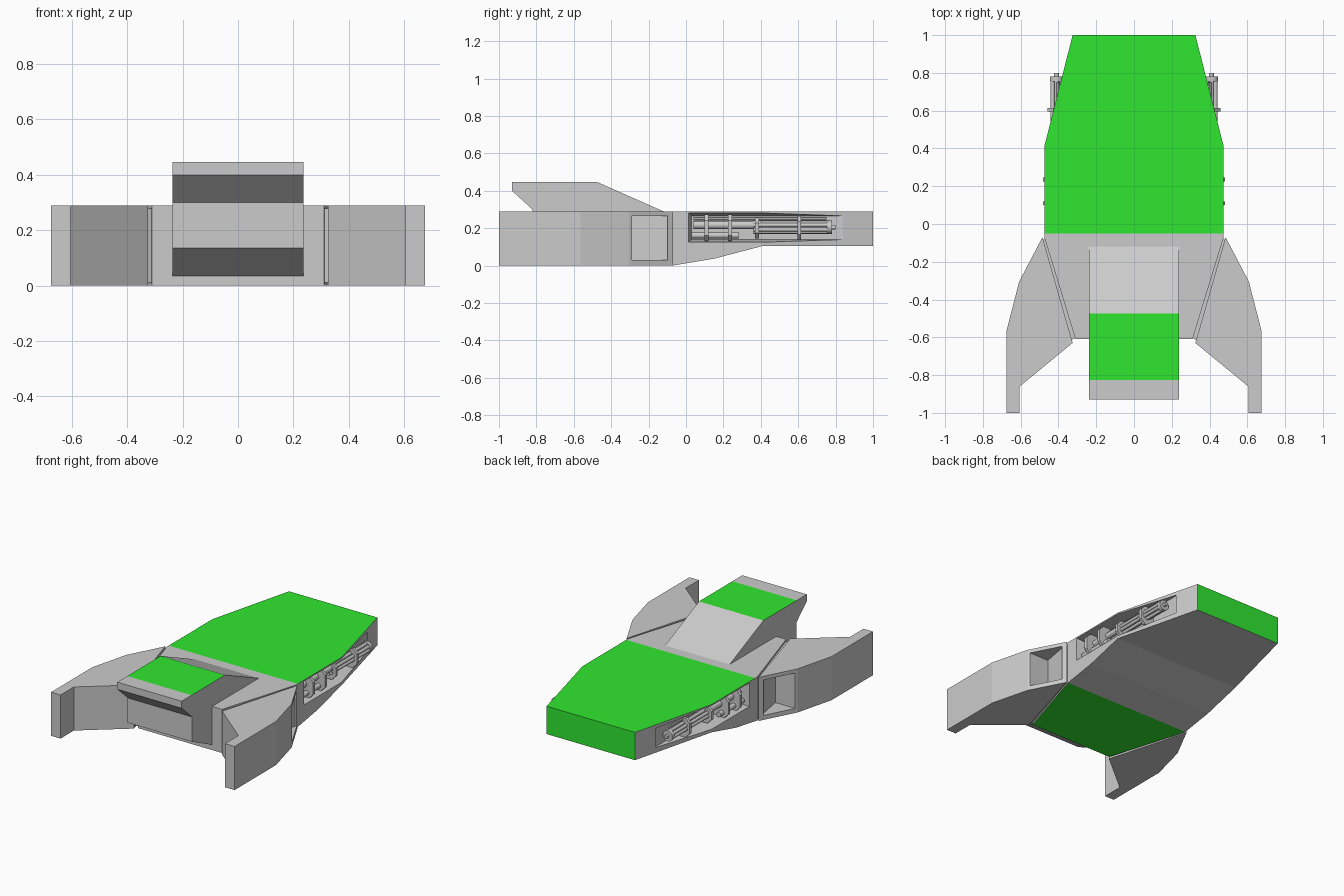
import bpy, bmesh, math
from mathutils import Vector

if "Cube" in bpy.data.objects:
    bpy.data.objects.remove(bpy.data.objects["Cube"])

green = bpy.data.materials.new("green_paint")
green.diffuse_color = (0.03, 0.8, 0.03, 1)
green.use_nodes = True
green.node_tree.nodes["Principled BSDF"].inputs["Base Color"].default_value = green.diffuse_color


def make(name, verts, faces, green_faces=()):
    me = bpy.data.meshes.new(name)
    me.from_pydata(verts, [], faces)
    me.materials.append(None)
    me.materials.append(green)
    for i in green_faces:
        me.polygons[i].material_index = 1
    bm = bmesh.new()
    bm.from_mesh(me)
    bmesh.ops.recalc_face_normals(bm, faces=bm.faces)
    bm.to_mesh(me)
    bm.free()
    ob = bpy.data.objects.new(name, me)
    bpy.context.collection.objects.link(ob)
    return ob


def prism(name, lower, upper, green_faces=()):
    """Solid between two matching outlines of 3D points."""
    n = len(lower)
    faces = [(i, (i + 1) % n, (i + 1) % n + n, i + n) for i in range(n)]
    faces += [tuple(range(n))[::-1], tuple(range(n, 2 * n))]
    return make(name, lower + upper, faces, green_faces)


def plan(name, pts, z0, z1):
    return prism(name, [(x, y, z0) for x, y in pts], [(x, y, z1) for x, y in pts])


def cut(ob, cutter):
    cutter.hide_render = True
    cutter.hide_set(True)
    m = ob.modifiers.new("recess", 'BOOLEAN')
    m.operation, m.solver, m.object = 'DIFFERENCE', 'EXACT', cutter


def mirror(ob):
    ob.modifiers.new("mirror", 'MIRROR').use_clip = False


# Hull: stations (y, half width, underside z)
TOP = 0.29
stations = [(-0.61, 0.31, 0), (-0.07, 0.475, 0), (-0.05, 0.475, 0.004),
            (0.15, 0.475, 0.037), (0.41, 0.475, 0.105), (1.0, 0.325, 0.105)]
verts, faces, paint = [], [], []
for y, w, z in stations:
    verts += [(-w, y, z), (w, y, z), (w, y, TOP), (-w, y, TOP)]
for s in range(len(stations) - 1):
    a = 4 * s
    for k in range(4):
        if (k == 0 and s == 0) or (k == 2 and s >= 2):
            paint.append(len(faces))
        faces.append((a + k, a + (k + 1) % 4, a + 4 + (k + 1) % 4, a + 4 + k))
paint.append(len(faces) + 1)
n = len(verts)
faces += [(0, 1, 2, 3), (n - 4, n - 3, n - 2, n - 1)]
hull = make("hull", verts, faces, paint)

# Gun bay recess in each side of the hull
for s in (1, -1):
    inner = [(s * 0.36, y, z) for y, z in ((0.03, 0.14), (0.84, 0.14), (0.84, 0.265), (0.03, 0.265))]
    outer = [(s * 0.50, y, z) for y, z in ((0.01, 0.122), (0.84, 0.122), (0.84, 0.285), (0.01, 0.285))]
    cut(hull, prism("gun_bay_cutter", inner, outer))

# Raised rear cabin, profile in y, z
cabin = [(-0.12, 0.29), (-0.475, 0.447), (-0.825, 0.447), (-0.93, 0.447), (-0.93, 0.40),
         (-0.82, 0.30), (-0.82, 0.135), (-0.60, 0.03), (-0.30, 0.03)]
prism("cabin", [(-0.237, y, z) for y, z in cabin], [(0.237, y, z) for y, z in cabin], [1])

# Swept wings with an open intake on the outer face
wing = plan("wing", [(0.485, -0.07), (0.608, -0.305), (0.675, -0.565), (0.675, -1),
                     (0.605, -1), (0.605, -0.86), (0.325, -0.63)], 0, TOP)
cut(wing, plan("intake_cutter", [(0.75, -0.29), (0.75, -0.10), (0.488, -0.10), (0.455, -0.29)], 0.03, 0.265))
mirror(wing)

# Recessed joint filling the gap between hull and wing
mirror(plan("wing_joint", [(0.465, -0.08), (0.49, -0.085), (0.335, -0.615), (0.30, -0.60)], 0.012, 0.278))


def tube(name, x, z, y0, y1, r, sides):
    bpy.ops.mesh.primitive_cylinder_add(vertices=sides, radius=r, depth=y1 - y0,
                                        location=(0, 0, 0))
    ob = bpy.context.object
    ob.name = name
    for v in ob.data.vertices:
        c = v.co.copy()
        v.co = Vector((x + c.x, (y0 + y1) / 2 + c.z, z + c.y))
    bpy.ops.object.shade_smooth_by_angle(angle=math.radians(40))
    mirror(ob)


# Rotary gun: ring of barrels, core, housing and lower feed tube
GX, GZ = 0.41, 0.205
for i in range(6):
    a = math.radians(30 + 60 * i)
    tube("gun_barrel", GX + 0.024 * math.cos(a), GZ + 0.024 * math.sin(a), 0.36, 0.77, 0.011, 10)
tube("gun_core", GX, GZ, 0.36, 0.80, 0.013, 10)
tube("muzzle_ring", GX, GZ, 0.755, 0.78, 0.036, 12)
tube("gun_shaft", GX + 0.005, GZ + 0.012, 0.04, 0.40, 0.022, 12)
tube("feed_tube", GX + 0.025, 0.162, 0.03, 0.28, 0.017, 12)
tube("upper_rail", GX - 0.01, 0.25, 0.04, 0.75, 0.009, 8)

# Clamps holding the gun: y, outer x, low z, high z
for y, x1, z0, z1 in ((0.11, 0.483, 0.132, 0.272), (0.235, 0.483, 0.132, 0.272),
                      (0.38, 0.46, 0.145, 0.258), (0.605, 0.457, 0.137, 0.265)):
    c = 0.03
    outline = [(0.36, z0), (x1 - c, z0), (x1, z0 + c), (x1, z1 - c), (x1 - c, z1), (0.36, z1)]
    mirror(prism("gun_clamp", [(x, y - 0.01, z) for x, z in outline],
                 [(x, y + 0.01, z) for x, z in outline]))
